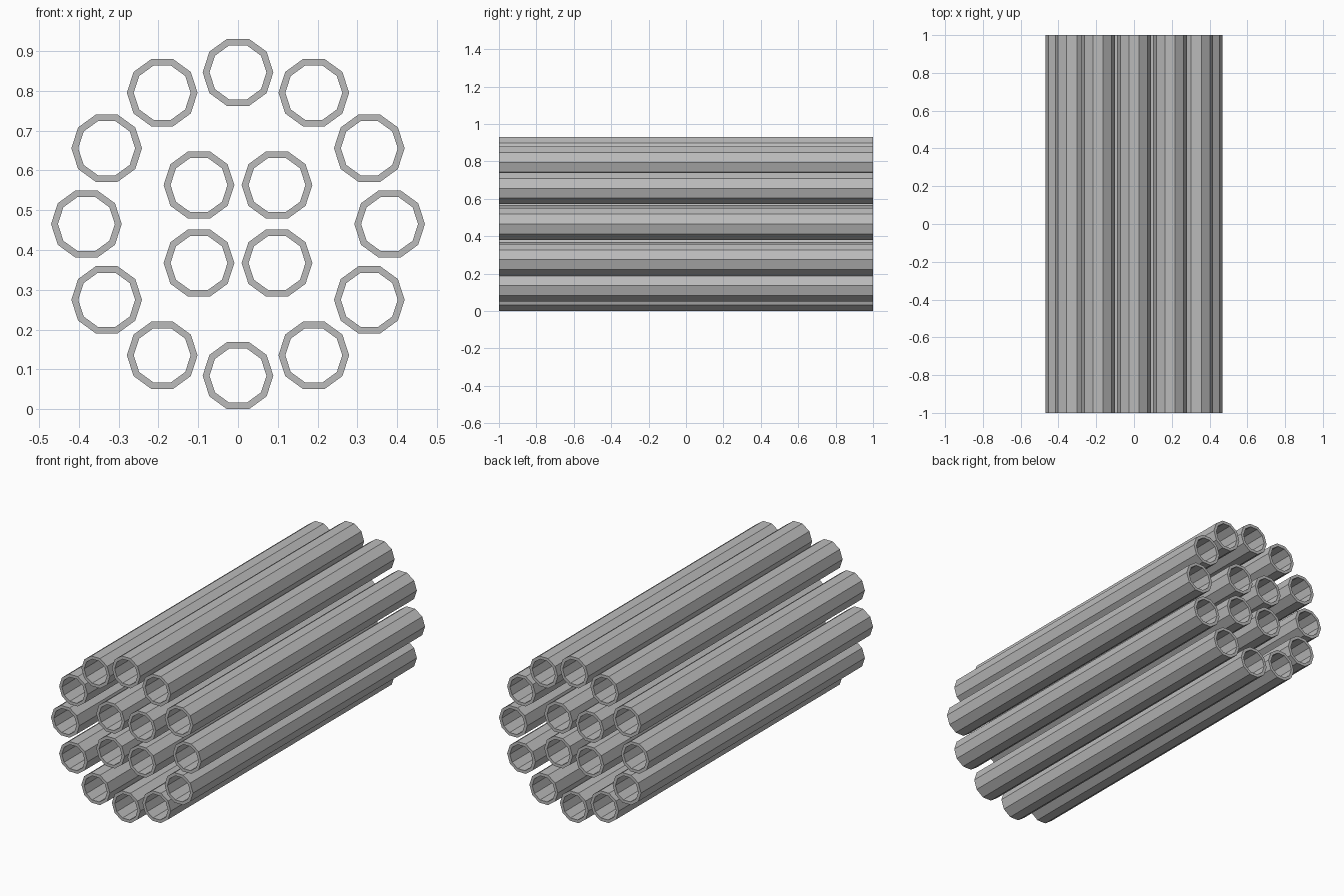
import bpy, bmesh, math

if "Cube" in bpy.data.objects:
    bpy.data.objects.remove(bpy.data.objects["Cube"])

SIDES = 10
R_OUT, R_IN = 0.0888, 0.0715
HALF_LEN = 1.0
RING_R = 0.381
CENTRE_Z = RING_R + R_OUT * math.cos(math.pi / SIDES)

grey = bpy.data.materials.new("pipe grey")
grey.diffuse_color = (0.5, 0.5, 0.5, 1)
grey.use_nodes = True
grey.node_tree.nodes["Principled BSDF"].inputs["Base Color"].default_value = grey.diffuse_color


# Hollow ten-sided pipe lying along y, flat side up
def make_pipe_mesh():
    bm = bmesh.new()

    def loop(r, y):
        return [bm.verts.new((r * math.cos(2 * math.pi * i / SIDES), y,
                              r * math.sin(2 * math.pi * i / SIDES)))
                for i in range(SIDES)]

    loops = [loop(R_OUT, -HALF_LEN), loop(R_OUT, HALF_LEN),
             loop(R_IN, HALF_LEN), loop(R_IN, -HALF_LEN)]
    for k in range(4):
        a, b = loops[k], loops[(k + 1) % 4]
        for i in range(SIDES):
            j = (i + 1) % SIDES
            bm.faces.new((a[i], a[j], b[j], b[i]))
    bmesh.ops.recalc_face_normals(bm, faces=bm.faces)
    mesh = bpy.data.meshes.new("pipe")
    bm.to_mesh(mesh)
    bm.free()
    mesh.materials.append(grey)
    return mesh


pipe = make_pipe_mesh()


def place(name, x, z):
    ob = bpy.data.objects.new(name, pipe)
    ob.location = (x, 0, CENTRE_Z + z)
    bpy.context.collection.objects.link(ob)


# Outer ring of twelve pipes
for i in range(12):
    a = math.radians(30 * i)
    place(f"outer_pipe_{i + 1}", RING_R * math.cos(a), RING_R * math.sin(a))

# Inner cluster of four pipes
for n, (sx, sz) in enumerate([(-1, -1), (1, -1), (1, 1), (-1, 1)], 1):
    place(f"inner_pipe_{n}", sx * 0.098, sz * 0.098)
